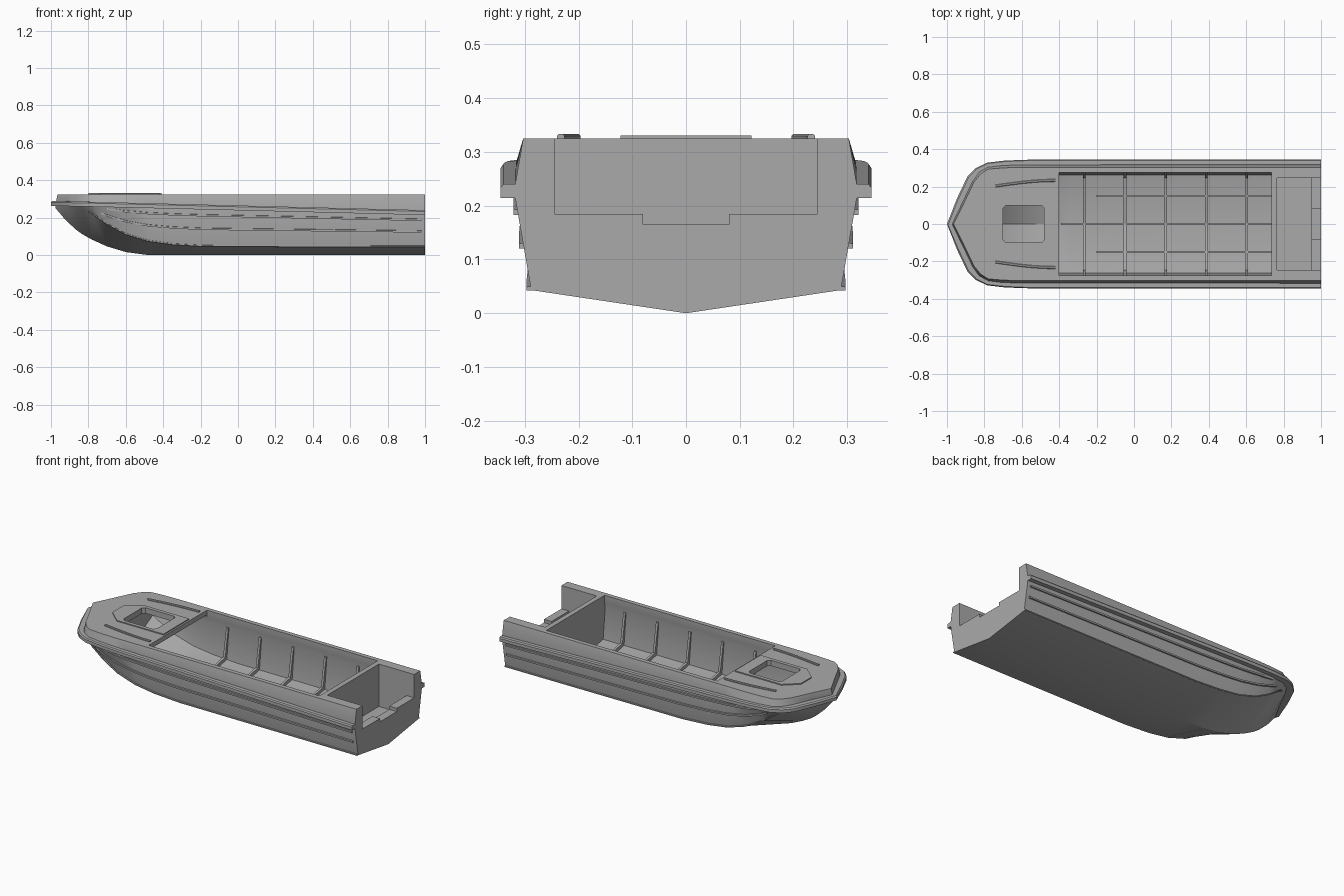
import bpy, bmesh, math

cube = bpy.data.objects.get("Cube")
if cube:
    bpy.data.objects.remove(cube, do_unlink=True)

grey = bpy.data.materials.new("hull_grey")
grey.use_nodes = True
colour = (0.4, 0.4, 0.4, 1)
grey.diffuse_color = colour
grey.node_tree.nodes["Principled BSDF"].inputs["Base Color"].default_value = colour

# Hull lines: x, keel z, chine y, chine z, sheer y, deck edge y, rub rail y
LINES = [
    (-.975, .25, 0, .262, 0, 0, 0),
    (-.92, .185, .105, .26, .115, .11, .14),
    (-.865, .135, .21, .257, .23, .225, .255),
    (-.83, .11, .252, .248, .28, .268, .298),
    (-.78, .082, .27, .222, .307, .293, .328),
    (-.7, .046, .277, .165, .317, .3, .338),
    (-.6, .016, .283, .11, .32, .303, .343),
    (-.48, 0, .286, .073, .32, .303, .345),
    (-.35, 0, .288, .055, .32, .303, .345),
    (-.18, 0, .288, .045, .32, .303, .345),
    (1, 0, .288, .043, .32, .303, .345),
]
DECK = .325


def at(x):
    """Hull lines interpolated at x."""
    for a, b in zip(LINES, LINES[1:]):
        if x <= b[0]:
            t = (x - a[0]) / (b[0] - a[0])
            return [p + (q - p) * t for p, q in zip(a, b)]
    return LINES[-1]


def stations(start, end):
    return [start] + [r[0] for r in LINES if start < r[0] < end] + [end]


def sheer_z(x):
    return .252 - .025 * x


def loft(name, rings, cap_start=True):
    """Skin a list of equal rings into a closed solid."""
    bm = bmesh.new()
    vs = [[bm.verts.new(p) for p in ring] for ring in rings]
    n = len(rings[0])
    for a, b in zip(vs, vs[1:]):
        for i in range(n):
            j = (i + 1) % n
            bm.faces.new((a[i], a[j], b[j], b[i]))
    if cap_start:
        bm.faces.new(vs[0])
    bm.faces.new(vs[-1])
    bmesh.ops.remove_doubles(bm, verts=bm.verts, dist=1e-5)
    bmesh.ops.recalc_face_normals(bm, faces=bm.faces)
    mesh = bpy.data.meshes.new(name)
    bm.to_mesh(mesh)
    bm.free()
    mesh.materials.append(grey)
    obj = bpy.data.objects.new(name, mesh)
    bpy.context.collection.objects.link(obj)
    return obj


def mirror_ring(x, half):
    """Full section from (y, z) points, the first one on the centre line."""
    return [(x, y, z) for y, z in half] + [(x, -y, z) for y, z in reversed(half[1:])]


def prism(name, outline, z0, z1):
    return loft(name, [[(x, y, z) for x, y in outline] for z in (z0, z1)])


def box(name, x0, x1, half_y, z0, z1):
    return prism(name, [(x0, -half_y), (x1, -half_y), (x1, half_y), (x0, half_y)], z0, z1)


def carve(obj, cutters):
    for c in cutters:
        c.hide_render = True
        mod = obj.modifiers.new("cut", 'BOOLEAN')
        mod.operation = 'DIFFERENCE'
        mod.solver = 'EXACT'
        mod.object = c
    graph = bpy.context.evaluated_depsgraph_get()
    mesh = bpy.data.meshes.new_from_object(obj.evaluated_get(graph))
    obj.modifiers.clear()
    obj.data = mesh


# Hull with sloped bulwark and flat deck
rings = []
for x, kz, cy, cz, sy, dy, ry in LINES:
    ring = mirror_ring(x, [(0, kz), (cy, cz), (sy, sheer_z(x)), (dy, DECK)])
    if x < -.82:
        ring = [(px + .01, y, z) if z == DECK else (px, y, z) for px, y, z in ring]
    rings.append(ring)
hull = loft("hull", rings, cap_start=False)


# Inner skin of the hull
def inner(x):
    _, kz, cy, cz, sy, _, _ = at(x)
    return [(0, kz + .02), (cy - .025, cz + .022), (sy - .037, .255)]


cavity = loft("cavity_cutter", [mirror_ring(x, inner(x) + [(.272, .297)])
                                for x in stations(-.74, .735)])
opening = box("opening_cutter", -.4, .735, .276, .27, .4)
hatch = prism("hatch_cutter", [(-.7, -.085), (-.685, -.1), (-.495, -.1), (-.48, -.085),
                               (-.48, .085), (-.495, .1), (-.685, .1), (-.7, .085)], .26, .4)
well = box("well_cutter", .765, .95, .245, .07, .4)
transom_cut = box("transom_cutter", .9, 1.1, .2449, .185, .4)
notch = box("notch_cutter", .9, 1.1, .08, .165, .3)
cutters = [cavity, opening, hatch, well, transom_cut, notch]
carve(hull, cutters)

# Raised plate around the hatch
half = [(-.8, .05), (-.72, .122), (-.41, .122)]
plate = prism("hatch_surround", half + [(x, -y) for x, y in reversed(half)], .32, .331)
carve(plate, [hatch])
for c in cutters:
    bpy.data.objects.remove(c, do_unlink=True)

# Rub rail running round the bow from stern to stern
side = []
for x, _, _, _, sy, _, ry in LINES:
    f = min(1, max(0, (-.76 - x) / .1))
    xo, xi, yi = x - .025 * f, x + .02 * f, max(0, sy - .02)
    zm = sheer_z(x)
    side.append([(xo, ry, zm - .013), (xo, ry, zm + .006), (xo + .006 * f, ry - .005, zm + .013),
                 (xi, yi, zm + .013), (xi, yi, zm - .013)])
other = [[(x, -y, z) for x, y, z in ring] for ring in reversed(side[1:])]
rail = loft("rub_rail", other + side)

# Strakes and chine edges along the sides
for s, label in ((1, "left"), (-1, "right")):
    for name, t, start, end, h in (("upper_strake", .79, -.7, .98, .006),
                                   ("lower_strake", .45, -.74, .98, .006),
                                   ("chine_edge", .02, -.8, 1, .004)):
        rings = []
        for x in stations(start, end):
            _, _, cy, cz, sy, _, _ = at(x)
            y, z = cy + (sy - cy) * t, cz + (sheer_z(x) - cz) * t
            out = .002 if x == start else .008
            rings.append([(x, s * (y - .006), z - h), (x, s * (y + out), z - h),
                          (x, s * (y + out), z + h * .6), (x, s * (y - .006), z + h)])
        loft(label + "_" + name, rings)

    # Curved grab rails on the foredeck
    rings = []
    for i in range(9):
        t = i / 8
        x, y = -.74 + .32 * t, .203 + .03 * math.sin(t * math.pi / 2)
        rings.append([(x, s * (y - .007), .32), (x, s * (y - .007), .33),
                      (x, s * (y - .004), .333), (x, s * (y + .004), .333),
                      (x, s * (y + .007), .33), (x, s * (y + .007), .32)])
    loft(label + "_grab_rail", rings)

    # Side floor stringers
    rings = []
    for x in stations(-.2, .735):
        (_, kz), (cy, cz), _ = inner(x)
        z = kz + (cz - kz) * .15 / cy
        rings.append([(x, s * y, z + dz) for y, dz in
                      ((.145, -.004), (.155, -.004), (.155, .012), (.145, .012))])
    loft(label + "_stringer", rings)

# Centre stringer
loft("centre_stringer", [[(x, y, at(x)[1] + z) for y, z in
                          ((-.006, .015), (.006, .015), (.006, .035), (-.006, .035))]
                         for x in (-.39, .735)])

# Frames across the floor and up the walls
for i in range(5):
    x = -.265 + .217 * i
    (_, kz), (cy, cz), (sy, sz) = inner(x)
    outer = [(0, kz - .003), (cy + .003, cz - .003), (sy + .003, sz)]
    lip = [(sy - .007, sz), (cy - .016, cz + .018), (0, kz + .016)]
    for s, label in ((1, "left"), (-1, "right")):
        loft("%s_frame_%d" % (label, i + 1),
             [[(px, s * y, z) for y, z in outer + lip] for px in (x - .007, x + .007)])

# Smooth the curved skins, keeping hard edges
bpy.ops.object.select_all(action='DESELECT')
for obj in bpy.context.scene.objects:
    if obj.type == 'MESH' and ("hull" in obj.name or "rail" in obj.name or "strake" in obj.name):
        obj.select_set(True)
        bpy.context.view_layer.objects.active = obj
bpy.ops.object.shade_smooth_by_angle(angle=math.radians(25))
